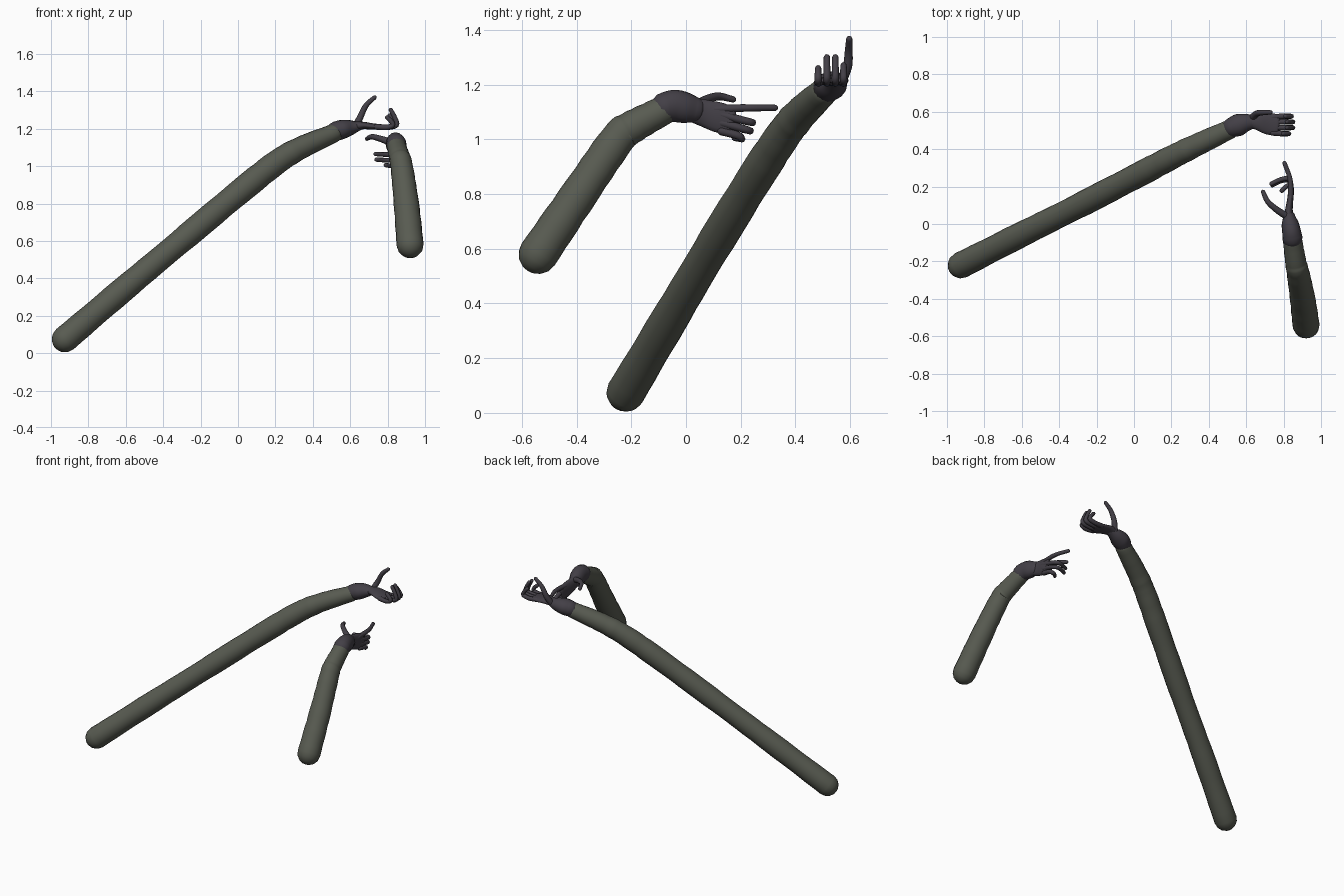
import bpy, bmesh, math, random
from mathutils import Vector

random.seed(4)


def material(name, rgb):
    m = bpy.data.materials.new(name)
    m.diffuse_color = (*rgb, 1)
    return m


CLOTH = material("olive_cloth", (0.098, 0.105, 0.083))
GLOVE = material("dark_glove", (0.056, 0.050, 0.062))
X, Y, Z = Vector((1, 0, 0)), Vector((0, 1, 0)), Vector((0, 0, 1))


def spline(pts, steps):
    """Smooth path through points; each is x, y, z, radius along ref, radius across."""
    p = [Vector(q) for q in pts]
    p = [p[0] * 2 - p[1]] + p + [p[-1] * 2 - p[-2]]
    out = []
    for i in range(1, len(p) - 2):
        a, b, c, d = p[i - 1:i + 3]
        for s in range(steps):
            t = s / steps
            out.append(0.5 * (b * 2 + (c - a) * t + (a * 2 - b * 5 + c * 4 - d) * t * t
                              + (b * 3 - a - c * 3 + d) * t ** 3))
    return out + [p[-2]]


def tube(name, pts, ref, mat, steps=5, sides=12, lump=0.0):
    """Sweep a rounded-end elliptical tube along a path."""
    path = spline(pts, steps)
    pos = [Vector(q[:3]) for q in path]
    n = len(pos)
    rings = []
    for i in range(n):
        t = (pos[min(i + 1, n - 1)] - pos[max(i - 1, 0)]).normalized()
        k = 1 + random.uniform(-lump, lump)
        rings.append((pos[i], t, path[i][3] * k, path[i][4] * k))

    def cap(ring, sign):
        c, t, w, h = ring
        r = min(w, h)
        return [(c + t * sign * r * math.sin(a), t, w * math.cos(a), h * math.cos(a))
                for a in (math.radians(d) for d in (25, 50, 72))] \
            + [c + t * sign * r]

    start, end = cap(rings[0], -1), cap(rings[-1], 1)
    rings = start[2::-1] + rings + end[:3]
    bm = bmesh.new()
    loops = []
    for c, t, w, h in rings:
        a = (ref - t * ref.dot(t)).normalized()
        b = t.cross(a)
        loops.append([bm.verts.new(c + a * w * math.cos(u) + b * h * math.sin(u))
                      for u in (2 * math.pi * j / sides for j in range(sides))])
    for l0, l1 in zip(loops, loops[1:]):
        for j in range(sides):
            k = (j + 1) % sides
            bm.faces.new((l0[j], l0[k], l1[k], l1[j]))
    for tip, loop in ((start[3], loops[0]), (end[3], loops[-1])):
        v = bm.verts.new(tip)
        for j in range(sides):
            bm.faces.new((v, loop[j], loop[(j + 1) % sides]))
    bmesh.ops.recalc_face_normals(bm, faces=bm.faces)
    for f in bm.faces:
        f.smooth = True
    me = bpy.data.meshes.new(name)
    bm.to_mesh(me)
    bm.free()
    me.materials.append(mat)
    ob = bpy.data.objects.new(name, me)
    bpy.context.collection.objects.link(ob)
    return ob


def digit(name, pts, ref, r0=0.0155, r1=0.0115):
    """Finger tapering from base to tip."""
    m = len(pts) - 1
    rs = [r0 + (r1 - r0) * i / m for i in range(m + 1)]
    tube(name, [(*p, r, r) for p, r in zip(pts, rs)], ref, GLOVE, 4, 8)


# Long arm sleeve
tube("long_sleeve", [
    (-0.925, -0.22, 0.075, 0.072, 0.072),
    (-0.62, -0.065, 0.335, 0.067, 0.067),
    (-0.31, 0.09, 0.595, 0.066, 0.066),
    (0.0, 0.25, 0.855, 0.066, 0.067),
    (0.2, 0.355, 1.015, 0.064, 0.066),
    (0.33, 0.42, 1.095, 0.060, 0.060),
    (0.51, 0.505, 1.175, 0.052, 0.050)], Y, CLOTH, 7, 20, 0.025)

# Long arm glove: cuff, palm, thumb, fingers
tube("long_cuff", [
    (0.525, 0.517, 1.187, 0.054, 0.052),
    (0.56, 0.53, 1.197, 0.059, 0.051),
    (0.60, 0.542, 1.205, 0.048, 0.042),
    (0.65, 0.548, 1.213, 0.032, 0.022)], Y, GLOVE, 5, 16)
tube("long_palm", [
    (0.62, 0.547, 1.213, 0.032, 0.026),
    (0.67, 0.546, 1.217, 0.048, 0.020),
    (0.72, 0.536, 1.212, 0.058, 0.017),
    (0.765, 0.53, 1.21, 0.056, 0.014)], Y, GLOVE, 5, 16)
digit("long_thumb", [(0.63, 0.565, 1.21), (0.655, 0.59, 1.265), (0.685, 0.595, 1.325),
                     (0.73, 0.597, 1.367)], Y, 0.020)
for i, (y, reach, top) in enumerate([(0.483, 0.83, 1.26), (0.515, 0.85, 1.30),
                                     (0.546, 0.85, 1.30), (0.576, 0.843, 1.27)]):
    digit(f"long_finger_{i + 1}", [
        (0.74, 0.53 + (y - 0.53) * 0.9, 1.21), (0.795, y, 1.207), (reach - 0.003, y, 1.219),
        (reach - 0.012, y, (top + 1.22) / 2), (reach - 0.033, y, top)], Y)

# Short arm sleeve
tube("short_sleeve", [
    (0.92, -0.54, 0.58, 0.072, 0.072),
    (0.90, -0.39, 0.80, 0.067, 0.067),
    (0.876, -0.255, 0.995, 0.060, 0.064),
    (0.865, -0.205, 1.04, 0.057, 0.061),
    (0.846, -0.075, 1.11, 0.050, 0.052)], X, CLOTH, 7, 20, 0.018)

# Short arm glove: cuff, palm, thumb, fingers
tube("short_cuff", [
    (0.847, -0.075, 1.117, 0.056, 0.054),
    (0.842, -0.04, 1.122, 0.059, 0.050),
    (0.835, 0.0, 1.115, 0.056, 0.046),
    (0.830, 0.035, 1.108, 0.046, 0.034)], Z, GLOVE, 5, 16)
tube("short_palm", [
    (0.828, 0.02, 1.11, 0.044, 0.030),
    (0.828, 0.07, 1.095, 0.050, 0.021),
    (0.834, 0.12, 1.080, 0.055, 0.017),
    (0.837, 0.165, 1.068, 0.050, 0.014)], Z, GLOVE, 5, 16)
digit("short_thumb", [(0.82, 0.04, 1.125), (0.765, 0.075, 1.145), (0.715, 0.12, 1.157),
                      (0.69, 0.172, 1.146)], Z, 0.020)
digit("short_index_finger", [(0.835, 0.11, 1.11), (0.838, 0.19, 1.114), (0.832, 0.25, 1.115),
                             (0.805, 0.325, 1.115)], Z)
for i, (y, z, tip) in enumerate([(0.25, 1.062, 0.735), (0.242, 1.032, 0.74),
                                 (0.213, 1.002, 0.79)]):
    digit(f"short_finger_{i + 1}", [
        (0.837, 0.13, z + 0.028), (0.840, 0.19, z + 0.012), (0.828, y - 0.01, z),
        (0.785 + 0.03 * (i == 2), y - 0.012, z), (tip, y - 0.035, z + 0.003)], Z)
